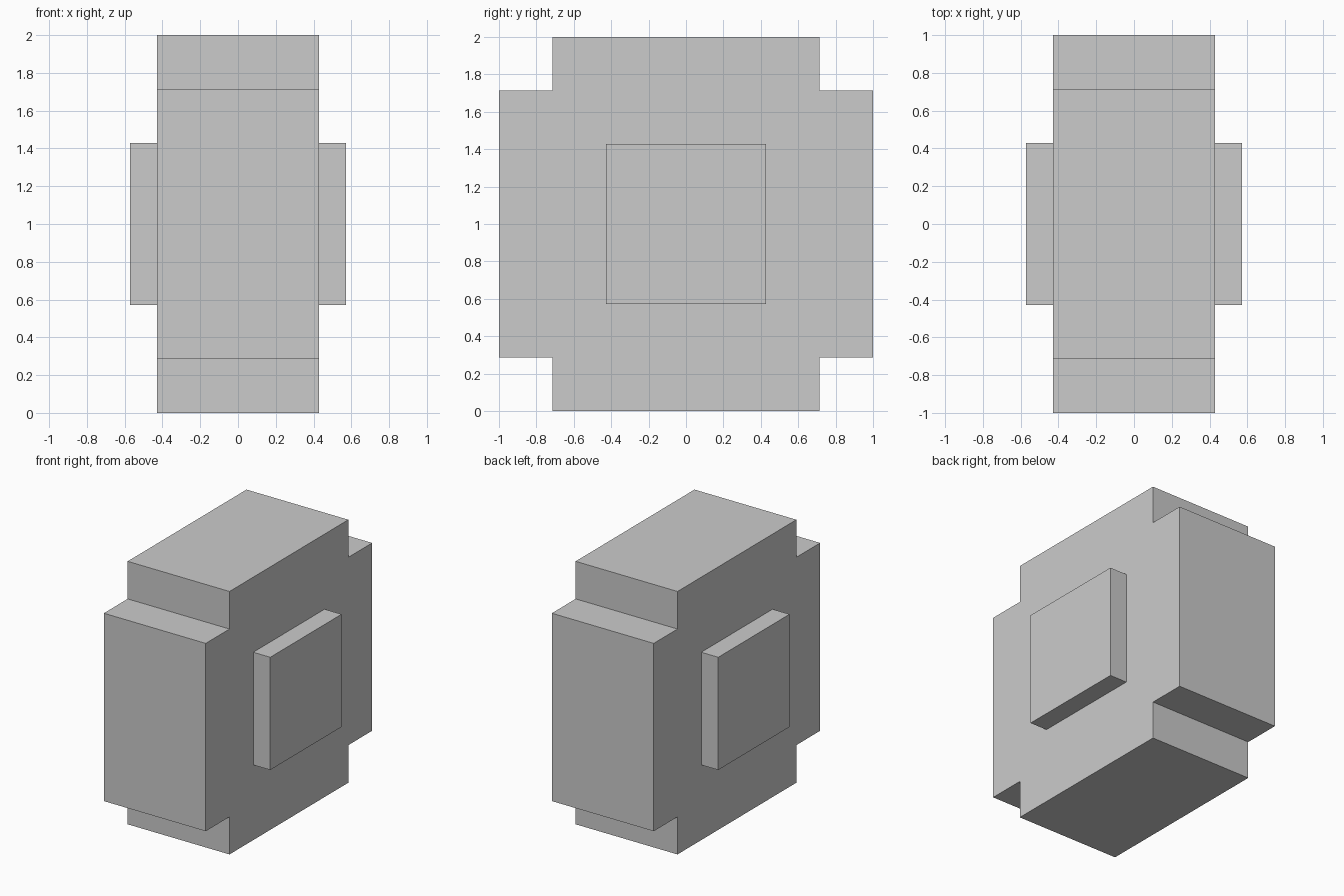
import bpy, bmesh

if "Cube" in bpy.data.objects:
    bpy.data.objects.remove(bpy.data.objects["Cube"])

U = 2 / 7  # the model sits on a grid of seven cells per side


def make_object(name, bm):
    bmesh.ops.recalc_face_normals(bm, faces=bm.faces)
    mesh = bpy.data.meshes.new(name)
    bm.to_mesh(mesh)
    bm.free()
    obj = bpy.data.objects.new(name, mesh)
    bpy.context.collection.objects.link(obj)
    return obj


def extruded_profile(name, points, half_width):
    """Extrude a (y, z) outline centred on z = 1 along x."""
    bm = bmesh.new()
    face = bm.faces.new([bm.verts.new((-half_width, y, 1 + z)) for y, z in points])
    new = bmesh.ops.extrude_face_region(bm, geom=[face])["geom"]
    verts = [v for v in new if isinstance(v, bmesh.types.BMVert)]
    bmesh.ops.translate(bm, verts=verts, vec=(2 * half_width, 0, 0))
    return make_object(name, bm)


# Main slab: square with notched corners
a, b = 3.5 * U, 2.5 * U
corner = [(a, b), (b, b), (b, a)]
outline = (corner
           + [(-y, z) for y, z in reversed(corner)]
           + [(-y, -z) for y, z in corner]
           + [(y, -z) for y, z in reversed(corner)])
extruded_profile("body", outline, 1.5 * U)

# Square block through the middle, showing as a raised plate on both sides
c = 1.5 * U
extruded_profile("side_plates", [(c, c), (-c, c), (-c, -c), (c, -c)], 2 * U)
